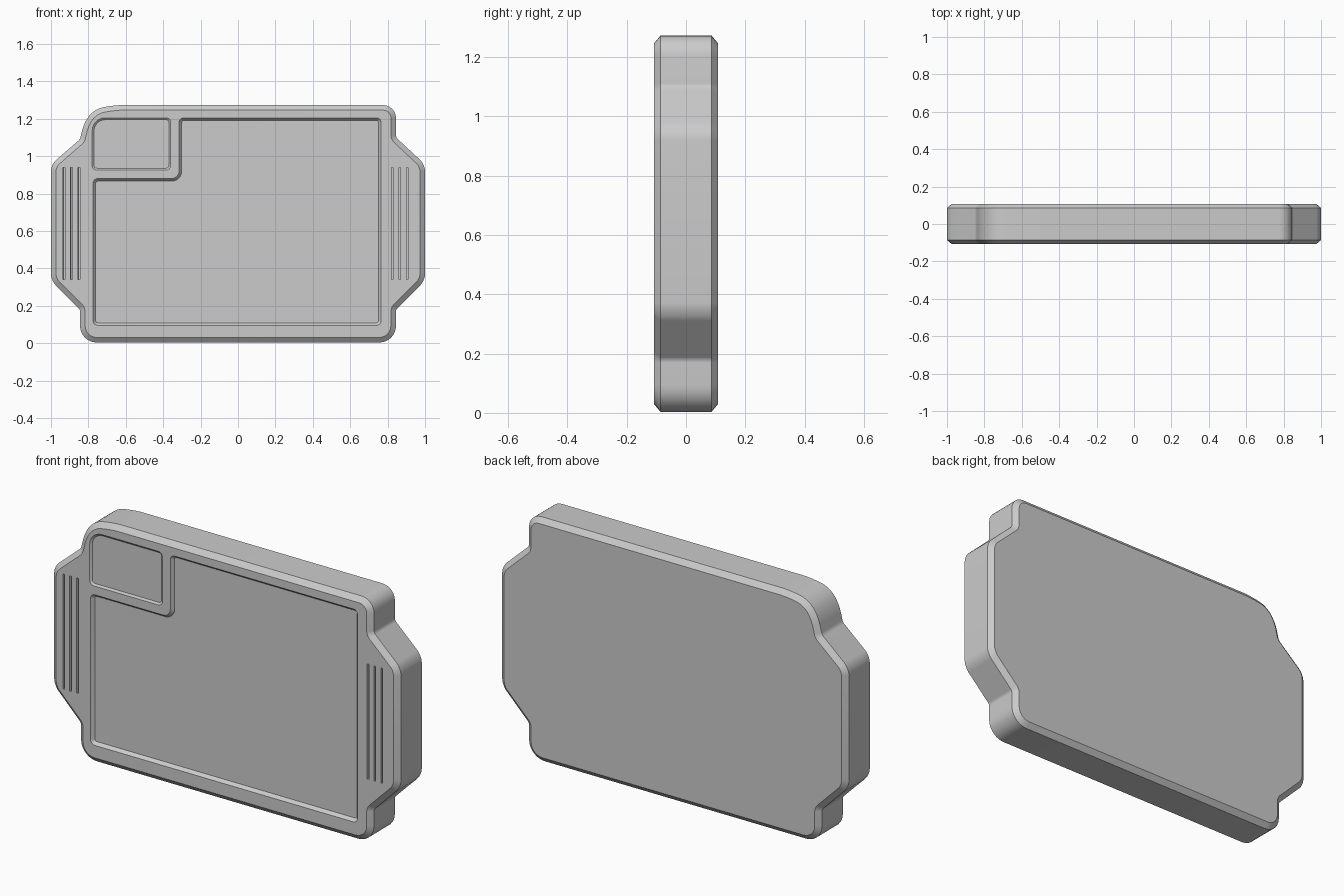
import bpy, bmesh
from mathutils import Vector

if "Cube" in bpy.data.objects:
    bpy.data.objects.remove(bpy.data.objects["Cube"])

HALF = 0.108      # half thickness
CH_Y, CH_IN = 0.022, 0.027


def rounded(corners, n=6):
    """Closed outline from (x, z, tangent length) corners."""
    out = []
    for i, (x, z, d) in enumerate(corners):
        p = Vector((x, z))
        if d == 0:
            out.append(p)
            continue
        a = p + (Vector(corners[i - 1][:2]) - p).normalized() * d
        b = p + (Vector(corners[(i + 1) % len(corners)][:2]) - p).normalized() * d
        ha, hb = a.lerp(p, 0.55), b.lerp(p, 0.55)
        for k in range(n + 1):
            t = k / n
            s = 1 - t
            out.append(a * s**3 + ha * 3 * s * s * t + hb * 3 * s * t * t + b * t**3)
    return out


def inset(pts, dist):
    """Mitred inward offset of a counter-clockwise outline."""
    res = []
    for i, p in enumerate(pts):
        u = (p - pts[i - 1]).normalized()
        v = (pts[(i + 1) % len(pts)] - p).normalized()
        n1, n2 = Vector((-u.y, u.x)), Vector((-v.y, v.x))
        res.append(p + (n1 + n2) * dist / (1 + n1.dot(n2)))
    return res


def loft(bm, layers):
    """Closed solid through (outline, y) layers."""
    rings = [[bm.verts.new((p.x, y, p.y)) for p in pts] for pts, y in layers]
    n = len(rings[0])
    for a, b in zip(rings, rings[1:]):
        for i in range(n):
            j = (i + 1) % n
            bm.faces.new((a[i], a[j], b[j], b[i]))
    bm.faces.new(rings[0])
    bm.faces.new(rings[-1])


def finish(bm, name):
    bmesh.ops.recalc_face_normals(bm, faces=bm.faces)
    me = bpy.data.meshes.new(name)
    bm.to_mesh(me)
    bm.free()
    ob = bpy.data.objects.new(name, me)
    bpy.context.collection.objects.link(ob)
    return ob


# Case: rounded slab with a chamfered grip on each side
outline = rounded([
    (-0.845, 0.003, 0.09), (0.845, 0.003, 0.09),
    (0.845, 0.18, 0.01), (1.0, 0.335, 0.035), (1.0, 0.955, 0.035),
    (0.845, 1.10, 0.01), (0.845, 1.273, 0.07),
    (-0.66, 1.273, 0.05), (-0.775, 1.25, 0.05), (-0.825, 1.17, 0.03),
    (-0.845, 1.09, 0.01), (-1.0, 0.955, 0.035), (-1.0, 0.335, 0.035),
    (-0.845, 0.18, 0.01)])
bm = bmesh.new()
small = inset(outline, CH_IN)
loft(bm, [(small, -HALF), (outline, -HALF + CH_Y), (outline, HALF - CH_Y), (small, HALF)])
case = finish(bm, "case")

# Cutter: L-shaped screen, corner panel and grip grooves
bm = bmesh.new()


def recess(corners, depth, slope):
    pts = rounded(corners)
    k = 0.005 / depth
    loft(bm, [(inset(pts, -slope * k), -HALF - 0.005), (inset(pts, slope), -HALF + depth)])


R = 0.025
recess([(-0.775, 0.095, R), (0.765, 0.095, R), (0.765, 1.205, R), (-0.315, 1.205, R),
        (-0.315, 0.88, 0.04), (-0.775, 0.88, R)], 0.016, 0.014)
recess([(-0.78, 0.925, R), (-0.36, 0.925, R), (-0.36, 1.205, R), (-0.78, 1.205, 0.07)],
       0.008, 0.01)
for x in (-0.93, -0.89, -0.85, 0.825, 0.865, 0.905):
    w, lo, hi = 0.005, 0.34, 0.94
    recess([(x - w, lo, 0), (x + w, lo, 0), (x + w, hi, 0), (x - w, hi, 0)], 0.015, 0.001)
cutter = finish(bm, "front_cutter")
cutter.hide_render = True

mod = case.modifiers.new("front_recesses", 'BOOLEAN')
mod.operation = 'DIFFERENCE'
mod.solver = 'EXACT'
mod.object = cutter
bpy.context.view_layer.objects.active = case
case.select_set(True)
bpy.ops.object.modifier_apply(modifier=mod.name)
bpy.data.objects.remove(cutter)
bpy.ops.object.shade_smooth_by_angle(angle=0.5)
